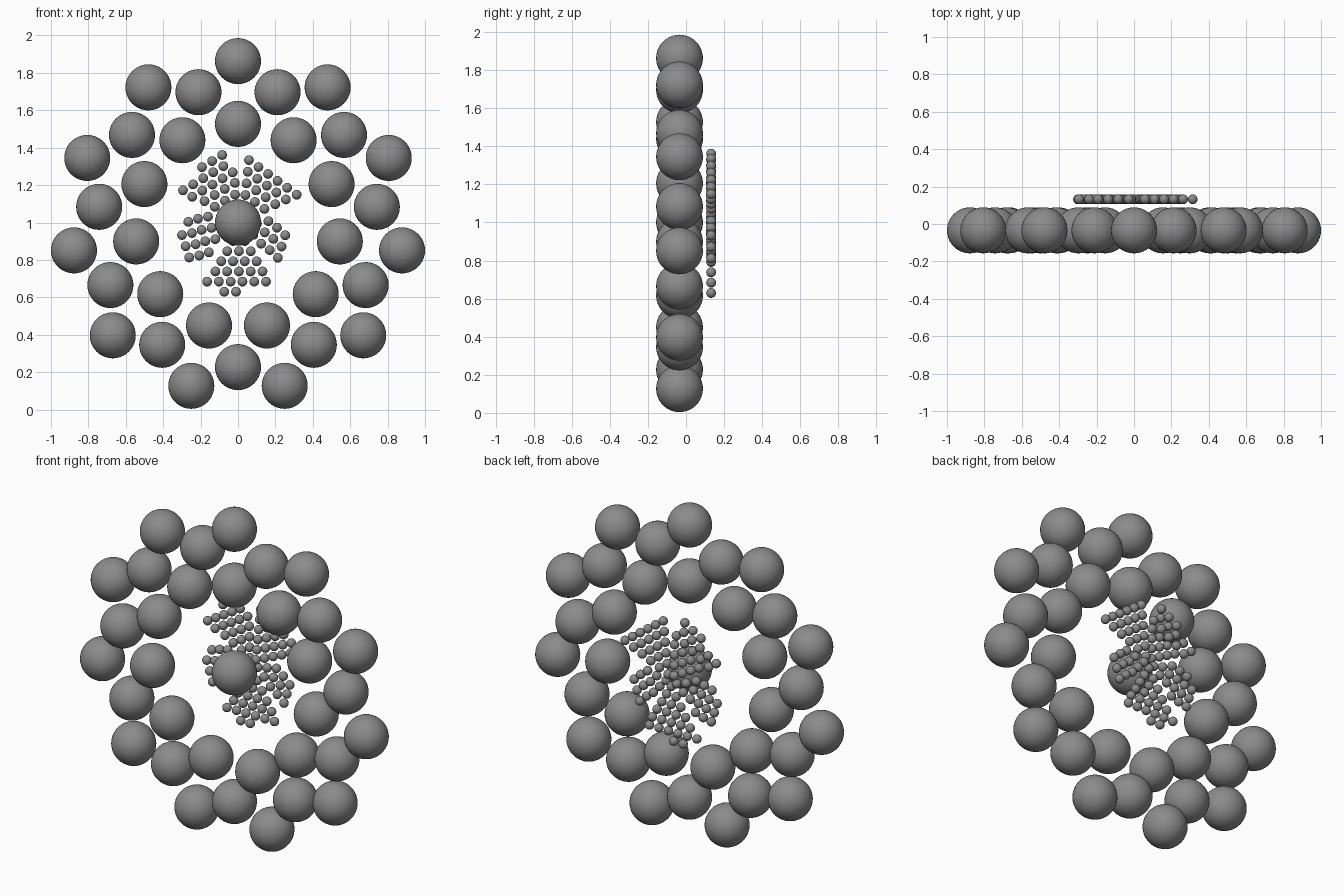
import bpy, bmesh
from math import sin, cos, pi, radians

if "Cube" in bpy.data.objects:
    bpy.data.objects.remove(bpy.data.objects["Cube"])

RING_Z = 0.977

# Dark grey finish
grey = bpy.data.materials.new("dark_grey")
grey.diffuse_color = (0.26, 0.26, 0.26, 1)
grey.use_nodes = True
grey.node_tree.nodes["Principled BSDF"].inputs["Base Color"].default_value = grey.diffuse_color


def ball_mesh(name, radius, segments):
    bm = bmesh.new()
    bmesh.ops.create_uvsphere(bm, u_segments=segments, v_segments=segments // 2, radius=radius)
    for f in bm.faces:
        f.smooth = True
    mesh = bpy.data.meshes.new(name)
    bm.to_mesh(mesh)
    bm.free()
    mesh.materials.append(grey)
    return mesh


def place(name, mesh, x, y, z):
    ob = bpy.data.objects.new(name, mesh)
    ob.location = (x, y, z)
    bpy.context.collection.objects.link(ob)


big = ball_mesh("large_ball", 0.123, 40)
small = ball_mesh("small_bead", 0.026, 20)

# Three staggered rings of eleven large balls
for name, r, offset in (("outer_ball", 0.886, 0), ("middle_ball", 0.750, 0.5), ("inner_ball", 0.550, 0)):
    for i in range(11):
        a = 2 * pi * (i + offset) / 11
        place(name, big, r * sin(a), -0.034, RING_Z + r * cos(a))

# Centre ball
place("centre_ball", big, 0, -0.034, 1.0)

# Five triangular wedges of small beads behind the centre:
# direction in degrees, then (bead count, sideways shift in pitches) per row outward
wedges = (
    (-90, [(1, 0), (2, 0), (3, 0), (4, 0), (5, 0), (6, 0.2), (2, 0.75)]),
    (-18, [(1, 0), (2, 0), (3, 0), (3, 0.3), (3, 0.7)]),
    (54, [(1, 0), (2, 0), (3, 0), (4, 0), (5, 0), (6, 0)]),
    (121, [(1, 0), (2, 0), (3, 0), (4, 0), (5, -0.2), (5, -0.6), (3, 0.8)]),
    (198, [(1, 0), (2, 0.1), (3, 0.4), (4, 0), (4, 0), (3, -0.4)]),
)
PITCH, ROW, START = 0.063, 0.0542, 0.037
for deg, rows in wedges:
    a = radians(deg)
    for k, (count, shift) in enumerate(rows):
        d = START + ROW * k
        for j in range(count):
            # sideways offset, clockwise as seen from the front
            t = PITCH * (j - (count - 1) / 2 + shift)
            place("small_bead", small,
                  0.005 + d * cos(a) + t * sin(a), 0.132,
                  0.992 + d * sin(a) - t * cos(a))
